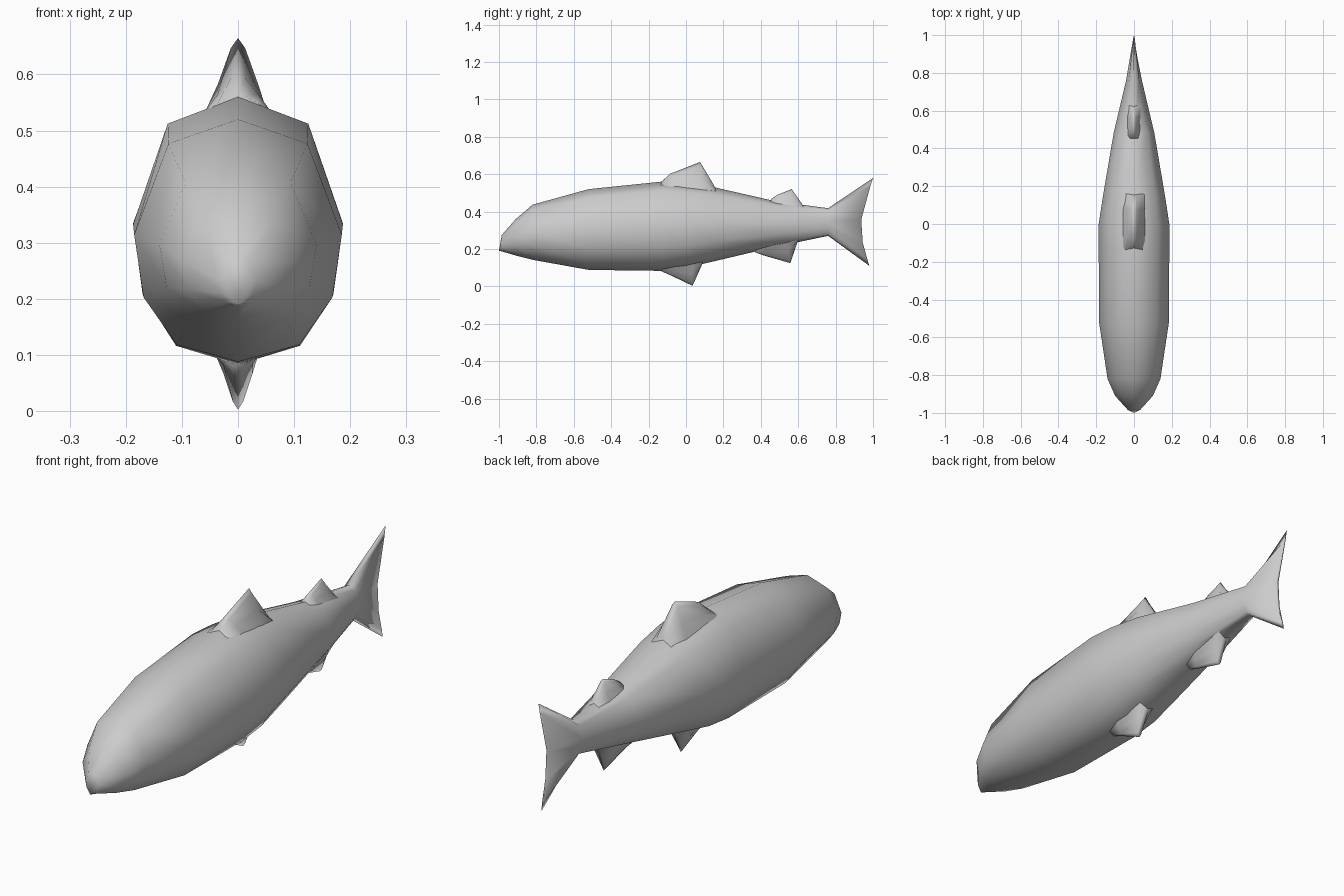
import bpy, bmesh

if "Cube" in bpy.data.objects:
    bpy.data.objects.remove(bpy.data.objects["Cube"])

# Helper: object from vertices and faces, smooth shaded
def make_object(name, verts, faces):
    bm = bmesh.new()
    vs = [bm.verts.new(v) for v in verts]
    for f in faces:
        bm.faces.new([vs[i] for i in f])
    bmesh.ops.recalc_face_normals(bm, faces=bm.faces)
    mesh = bpy.data.meshes.new(name)
    bm.to_mesh(mesh)
    bm.free()
    mesh.shade_smooth()
    obj = bpy.data.objects.new(name, mesh)
    bpy.context.collection.objects.link(obj)
    return obj

# Helper: skin between consecutive rows, closed rings or open strips
def loft_faces(rows, n, closed):
    m = n if closed else n - 1
    return [(r * n + i, r * n + (i + 1) % n, (r + 1) * n + (i + 1) % n, (r + 1) * n + i)
            for r in range(rows - 1) for i in range(m)]

# Ten-sided section: (half-width share, height share), top to bottom then mirrored
half = [(0, 1), (.67, .90), (1, .524), (.91, .266), (.59, .07), (0, 0)]
section = half + [(-x, t) for x, t in half[-2:0:-1]]

# Body stations: y, top, bottom, half-width
stations = [(-.985, .275, .187, .032), (-.91, .36, .165, .1), (-.82, .437, .142, .14),
            (-.52, .52, .088, .185), (-.13, .56, .083, .187), (0, .548, .10, .187),
            (.15, .53, .134, .164), (.48, .455, .212, .108), (.76, .418, .27, .042)]
verts = [(w * x, y, b + (t - b) * s) for y, t, b, w in stations for x, s in section]

# Forked tail edge closes the loft
fork = [1.0, .985, .937, .945, .97, .98]
fork += fork[-2:0:-1]
verts += [(.006 * x, y, .11 + .47 * s) for (x, s), y in zip(section, fork)]
rows, n = len(stations) + 1, len(section)
faces = loft_faces(rows, n, True)

# Snout tip fan, drawn forward at the mouth, and tail edge cap strips
verts.append((0, -1, .19))
tip = len(verts) - 1
faces += [(i, (i + 1) % n, tip) for i in range(n)]
o = (rows - 1) * n
faces += [(o, o + 1, o + 9), (o + 4, o + 5, o + 6)]
faces += [(o + i, o + i + 1, o + 9 - i, o + 10 - i) for i in (1, 2, 3)]
make_object("body", verts, faces)

# Fin: tent-like sheet flaring from a thin ridge into the body
def make_fin(name, ridge, base, width):
    pts = []
    for (y, z), (yb, zb) in zip(ridge, base):
        for x, k in ((-1, 0), (-.62, .45), (-.22, .88), (0, 1), (.22, .88), (.62, .45), (1, 0)):
            pts.append((x * width, yb + (y - yb) * k, zb + (z - zb) * k))
    f = loft_faces(len(ridge), 7, False)
    last = (len(ridge) - 1) * 7
    f += [tuple(range(7)), tuple(range(last, last + 7))]
    make_object(name, pts, f)

make_fin("dorsal_fin",
         [(-.125, .565), (-.085, .602), (.075, .665), (.15, .54)],
         [(-.14, .535), (-.05, .535), (.08, .515), (.165, .50)], .058)
make_fin("rear_dorsal_fin",
         [(.455, .468), (.49, .49), (.565, .52), (.62, .442)],
         [(.45, .44), (.50, .435), (.57, .425), (.63, .42)], .036)
make_fin("pelvic_fin",
         [(-.13, .08), (-.08, .058), (.035, .003), (.085, .115)],
         [(-.13, .10), (-.06, .105), (.03, .12), (.09, .135)], .042)
make_fin("anal_fin",
         [(.37, .182), (.41, .167), (.558, .124), (.595, .238)],
         [(.38, .205), (.44, .215), (.54, .235), (.605, .25)], .042)
